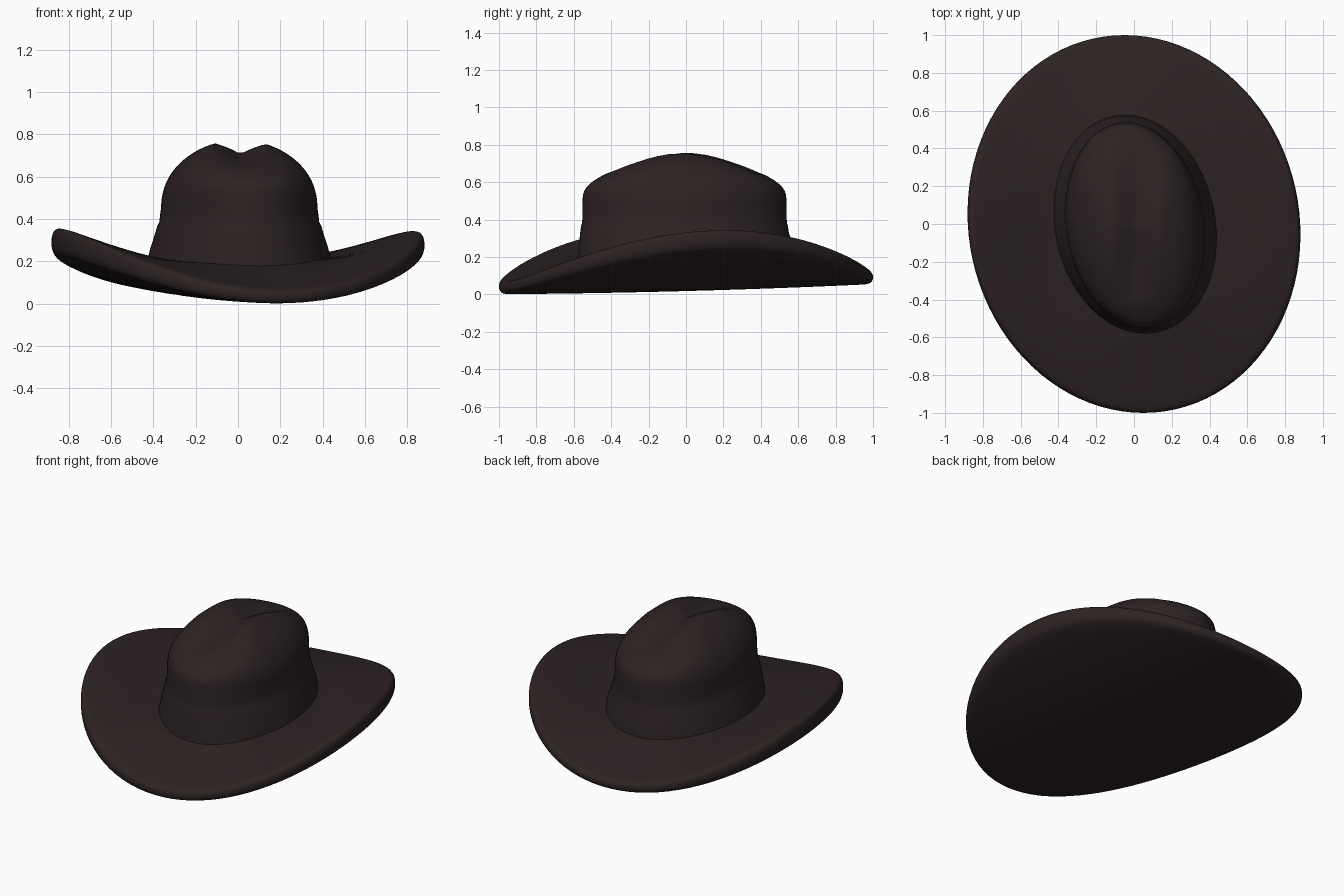
import bpy, bmesh, math

if "Cube" in bpy.data.objects:
    bpy.data.objects.remove(bpy.data.objects["Cube"])

SEG = 96
felt = bpy.data.materials.new("dark brown felt")
felt.diffuse_color = (0.026, 0.0165, 0.0165, 1)
felt.use_nodes = True
felt.node_tree.nodes["Principled BSDF"].inputs["Base Color"].default_value = felt.diffuse_color


def loft(name, rings, cap_start=False, cap_end=False):
    """Skin a list of closed rings, each a list of SEG points."""
    bm = bmesh.new()
    vs = [[bm.verts.new(p) for p in r] for r in rings]
    for a, b in zip(vs, vs[1:]):
        for i in range(SEG):
            j = (i + 1) % SEG
            bm.faces.new((a[i], a[j], b[j], b[i]))
    if cap_start:
        bm.faces.new(vs[0])
    if cap_end:
        bm.faces.new(vs[-1])
    bmesh.ops.recalc_face_normals(bm, faces=bm.faces)
    me = bpy.data.meshes.new(name)
    bm.to_mesh(me)
    bm.free()
    me.materials.append(felt)
    ob = bpy.data.objects.new(name, me)
    bpy.context.collection.objects.link(ob)
    bpy.context.view_layer.objects.active = ob
    ob.select_set(True)
    bpy.ops.object.shade_smooth_by_angle(angle=math.radians(50))
    ob.select_set(False)
    return ob


ANG = [2 * math.pi * i / SEG for i in range(SEG)]


# Brim: slightly twisted trough, rolled up at the sides
def brim_xy(t, s):
    return s * (0.88 * math.cos(t) - 0.05 * math.sin(t)), s * math.sin(t)


def under_z(x, y):
    return 0.018 + 0.027 * y + 0.01 * y * y + 0.28 * (x + 0.2 * y) ** 2


def top_z(t, s):
    rim = 0.092 + 0.26 * math.cos(t - 0.17) ** 2 + 0.022 * math.sin(t) - 0.01 * math.cos(t)
    inner = 0.205 + 0.012 * math.sin(t) + 0.015 * math.cos(t) ** 2
    k = min(1, max(0, (s - 0.53) / 0.45))
    return inner + (rim - inner) * k


def brim_ring(s, h):
    """h = 0 is the underside, h = 1 the upper side."""
    ring = []
    for t in ANG:
        x, y = brim_xy(t, s)
        lo = under_z(x, y)
        ring.append((x, y, lo + h * (max(top_z(t, s), lo + 0.03) - lo)))
    return ring


rings = [brim_ring(s, 0) for s in (0.02, 0.15, 0.3, 0.45, 0.6, 0.72, 0.82, 0.9, 0.94)]
for i in range(1, 12):                      # rounded rim
    a = math.pi * i / 12 - math.pi / 2
    c, h = math.cos(a) ** 0.8, math.sin(a)
    rings.append(brim_ring(0.96 + 0.04 * c, 0.5 + 0.5 * math.copysign(abs(h) ** 0.8, h)))
rings += [brim_ring(s, 1) for s in (0.955, 0.9, 0.82, 0.74, 0.66, 0.58, 0.5, 0.4)]
loft("brim", rings, cap_start=True)


# Crown: flared band at the foot, upright wall, creased dome
def crown_xy(t, rx, ry, z):
    y = ry * math.sin(t)
    return 0.006 + rx * math.cos(t) - 0.09 * y, y - (0.008 if z > 0.3 else 0)


rings = []
for rx, ry, z in ((0.445, 0.583, 0.14), (0.432, 0.577, 0.2), (0.418, 0.572, 0.26),
                  (0.395, 0.558, 0.33), (0.385, 0.553, 0.365), (0.375, 0.547, 0.385),
                  (0.371, 0.546, 0.42)):
    rings.append([(*crown_xy(t, rx, ry, z), z) for t in ANG])
WALL = 0.455
for i in range(30):
    s = math.cos(math.pi / 2 * i / 30)
    ring = []
    for t in ANG:
        x, y = crown_xy(t, 0.366 * s, 0.545 * s, WALL)
        p = 2.05 + 3.2 * math.sin(t) ** 2
        f = (1 - s ** p) ** (1 / p)
        roof = 0.772 - 0.36 * abs(y + 0.01) ** 1.3
        fade = max(0, 1 - (y / 0.42) ** 2)      # crease runs out before the ends
        dent = 0.064 * max(0, 1 - abs(x - 0.012) / 0.12) * fade
        ring.append((x, y, WALL + (roof - WALL) * f - dent))
    rings.append(ring)
loft("crown", rings, cap_end=True)
